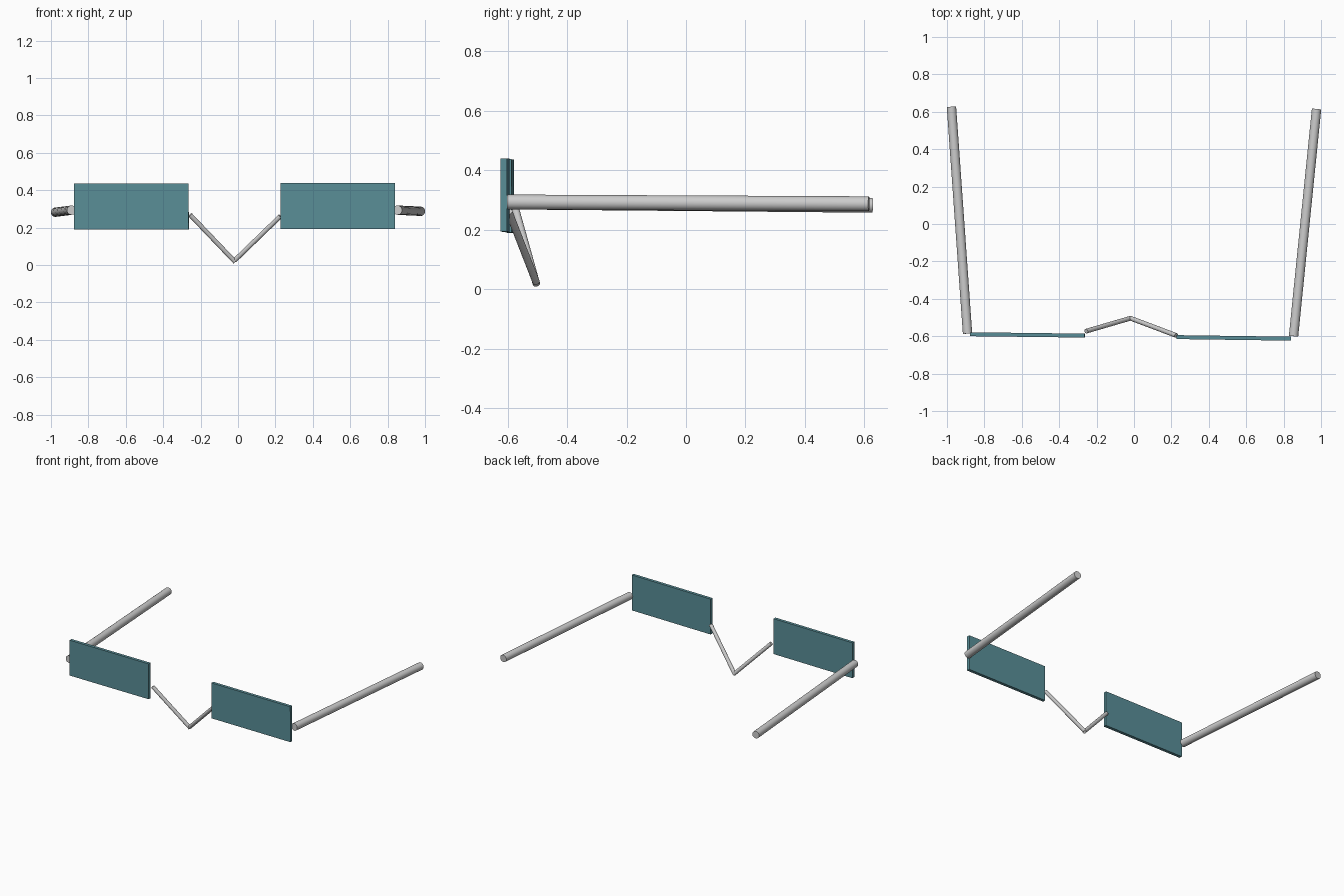
import bpy
from math import radians
from mathutils import Vector

if "Cube" in bpy.data.objects:
    bpy.data.objects.remove(bpy.data.objects["Cube"])

teal = bpy.data.materials.new("teal_lens")
teal.diffuse_color = (0.10, 0.27, 0.31, 1)
teal.use_nodes = True
teal.node_tree.nodes["Principled BSDF"].inputs["Base Color"].default_value = teal.diffuse_color


def rod(name, start, end, radius, sides=24):
    """Capped cylinder running between two points."""
    a, b = Vector(start), Vector(end)
    axis = b - a
    bpy.ops.mesh.primitive_cylinder_add(vertices=sides, radius=radius,
                                        depth=axis.length, location=(a + b) / 2)
    ob = bpy.context.object
    ob.rotation_euler = axis.to_track_quat('Z', 'Y').to_euler()
    ob.name = name
    bpy.ops.object.shade_smooth_by_angle(angle=radians(30))


def lens(name, centre, yaw, roll):
    """Thin rectangular plate facing the front."""
    bpy.ops.mesh.primitive_cube_add(size=1, location=centre,
                                    rotation=(0, radians(roll), radians(yaw)))
    ob = bpy.context.object
    ob.name = name
    ob.scale = (0.613, 0.021, 0.246)
    ob.data.materials.append(teal)


# Lenses
lens("left_lens", (-0.57, -0.593, 0.313), -0.7, -0.15)
lens("right_lens", (0.533, -0.609, 0.316), -0.8, -0.1)

# Temple arms
rod("left_temple", (-0.89, -0.586, 0.293), (-0.976, 0.627, 0.282), 0.025)
rod("right_temple", (0.853, -0.60, 0.293), (0.976, 0.615, 0.287), 0.025)

# V-shaped nose bridge
rod("left_bridge", (-0.256, -0.573, 0.268), (-0.016, -0.503, 0.017), 0.0125, 16)
rod("right_bridge", (0.226, -0.596, 0.260), (-0.018, -0.504, 0.024), 0.0125, 16)
